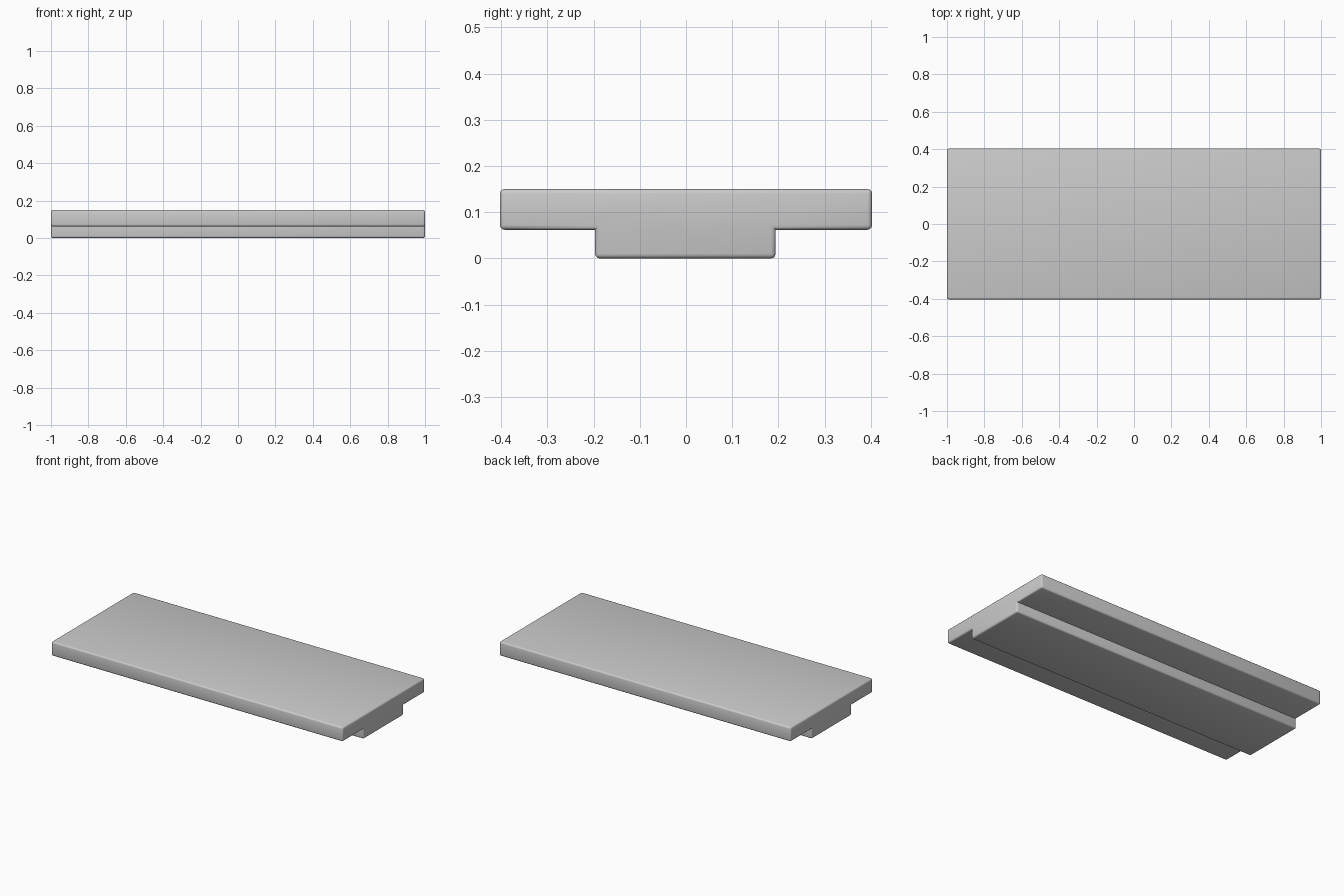
import bpy, bmesh

if "Cube" in bpy.data.objects:
    bpy.data.objects.remove(bpy.data.objects["Cube"])

# T-shaped cross-section (y, z), extruded along x
profile = [(-0.403, 0.15), (-0.403, 0.062), (-0.197, 0.062), (-0.197, 0.0),
           (0.194, 0.0), (0.194, 0.062), (0.403, 0.062), (0.403, 0.15)]

bm = bmesh.new()
end = bm.faces.new([bm.verts.new((-1, y, z)) for y, z in profile])
ext = bmesh.ops.extrude_face_region(bm, geom=[end])
verts = [g for g in ext["geom"] if isinstance(g, bmesh.types.BMVert)]
bmesh.ops.translate(bm, verts=verts, vec=(2, 0, 0))
bmesh.ops.recalc_face_normals(bm, faces=bm.faces)

# Round every outer edge, leaving the two inside corners sharp
outer = [e for e in bm.edges if e.is_convex]
bmesh.ops.bevel(bm, geom=outer, offset=0.01, offset_type='OFFSET',
                segments=3, profile=0.5, affect='EDGES')

mesh = bpy.data.meshes.new("stepped_slab")
bm.to_mesh(mesh)
bm.free()
slab = bpy.data.objects.new("stepped_slab", mesh)
bpy.context.collection.objects.link(slab)

# Smooth shading on the rounded edges
bpy.context.view_layer.objects.active = slab
slab.select_set(True)
bpy.ops.object.shade_smooth_by_angle(angle=0.6)
